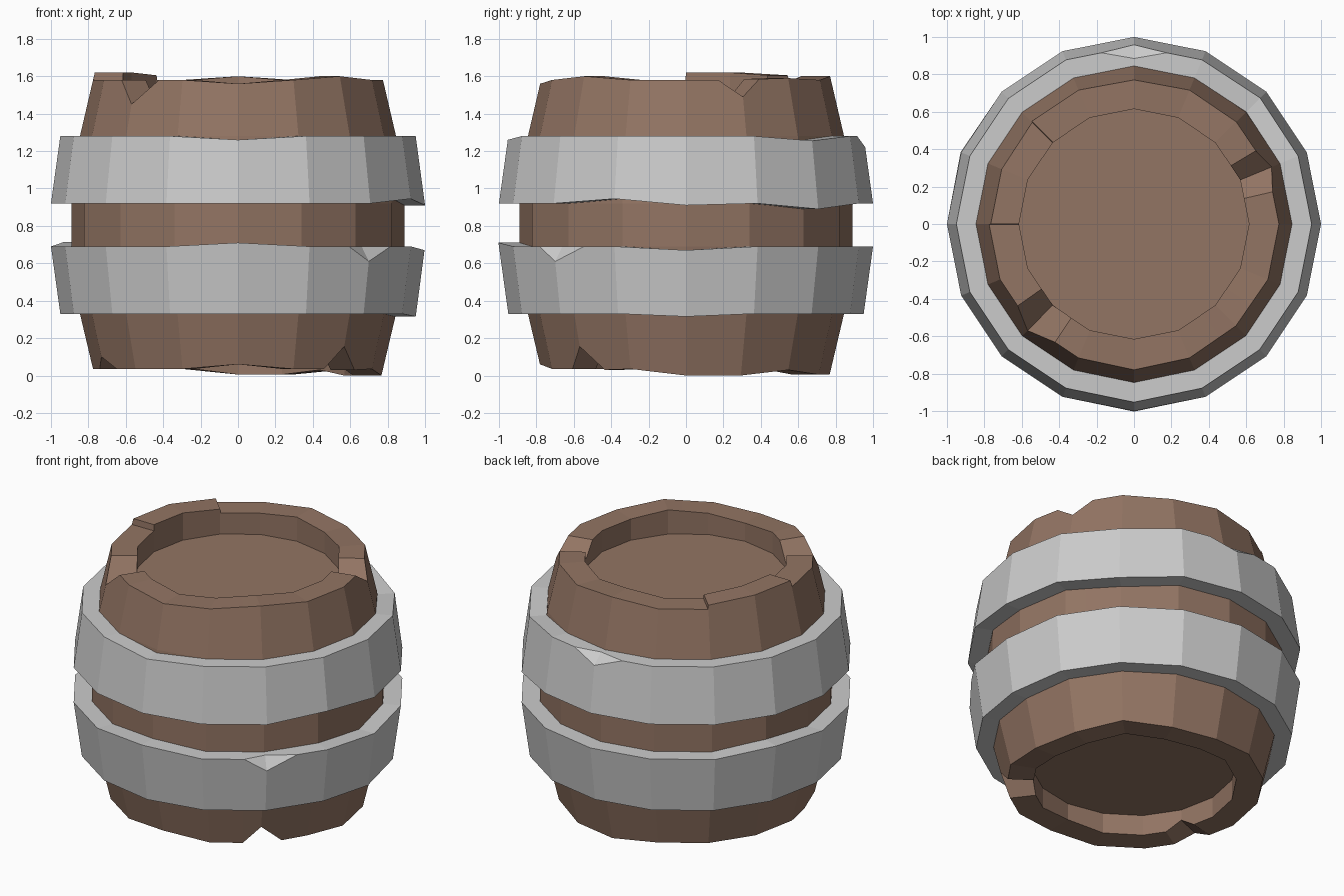
import bpy, bmesh, math

if "Cube" in bpy.data.objects:
    bpy.data.objects.remove(bpy.data.objects["Cube"])

N = 16  # sides; a station t is a position around the 16-gon (t = angle / 22.5 deg)


def corner(i):
    a = 2 * math.pi * i / N
    return math.cos(a), math.sin(a)


def place(t, r, z):
    """Point on the 16-gon of radius r at station t."""
    i, f = int(t), t - int(t)
    (ax, ay), (bx, by) = corner(i), corner(i + 1)
    return (r * (ax + (bx - ax) * f), r * (ay + (by - ay) * f), z)


def wavy(base, changes):
    """Height around the ring: base everywhere, except at the changed stations."""
    keys = {i: base for i in range(N)}
    keys.update(changes)
    keys[N] = keys[0]
    ks = sorted(keys)

    def height(t):
        for a, b in zip(ks, ks[1:]):
            if a <= t <= b:
                return keys[a] + (keys[b] - keys[a]) * (t - a) / (b - a)
    return height


def loft(name, stations, rings, caps=False, color=None):
    """Skin rings; each ring is a function t -> (radius, z)."""
    bm = bmesh.new()
    grid = [[bm.verts.new(place(t, *ring(t))) for t in stations] for ring in rings]
    n, m = len(stations), len(rings)
    for k in range(m - 1 if caps else m):
        a, b = grid[k], grid[(k + 1) % m]
        for j in range(n):
            bm.faces.new((a[j], a[(j + 1) % n], b[(j + 1) % n], b[j]))
    if caps:
        bm.faces.new(grid[0])
        bm.faces.new(grid[-1])
    bmesh.ops.remove_doubles(bm, verts=bm.verts, dist=0.0005)
    bmesh.ops.recalc_face_normals(bm, faces=bm.faces)
    me = bpy.data.meshes.new(name)
    bm.to_mesh(me)
    bm.free()
    ob = bpy.data.objects.new(name, me)
    bpy.context.collection.objects.link(ob)
    if color:
        mat = bpy.data.materials.new(name + "_material")
        mat.diffuse_color = color
        mat.use_nodes = True
        mat.node_tree.nodes["Principled BSDF"].inputs["Base Color"].default_value = mat.diffuse_color
        me.materials.append(mat)
    return ob


def flat(r, z):
    return lambda t: (r, z)


# Wooden body: V notches and a raised stave pair in the rims
top_marks = {0.58: 1.58, 1: 1.49, 1.38: 1.585, 2: 1.59, 4: 1.60,
             5.99: 1.58, 6: 1.605, 7: 1.62, 8: 1.62, 8.01: 1.58,
             9.56: 1.58, 10: 1.45, 10.5: 1.58, 12: 1.56, 14: 1.60}
low_marks = {0: 0.0, 1: 0.0, 2: 0.03, 3: 0.005, 4: 0.005,
             8.6: 0.035, 9: 0.10, 9.4: 0.035, 12: 0.06,
             13.65: 0.035, 14: 0.155, 14.45: 0.03}
top, low = wavy(1.58, top_marks), wavy(0.035, low_marks)
stations = sorted(set(range(N)) | set(top_marks) | set(low_marks))
SLOPE = 0.07 / 0.30
loft("barrel_body", stations, [
    flat(0.615, 1.44),
    lambda t: (0.615, top(t)),
    lambda t: (0.775 + (1.58 - top(t)) * SLOPE, top(t)),
    flat(0.845, 1.28), flat(0.89, 0.92), flat(0.89, 0.69), flat(0.845, 0.33),
    lambda t: (0.775 + (low(t) - 0.035) * SLOPE, low(t)),
    lambda t: (0.615, low(t)),
    flat(0.615, 0.17),
], caps=True, color=(0.29, 0.176, 0.125, 1))


def hoop(name, r_low, r_top, z_low, z_top, low_ch, top_ch, dent, left, right, drop):
    """Iron hoop with one chipped corner on its upper edge at station dent."""
    st = sorted(set(range(N)) | {dent - left, dent + right})
    lo, hi = wavy(z_low, low_ch), wavy(z_top, top_ch)
    taper = (r_top - r_low) / (z_top - z_low)

    def outer_top(t):
        z = hi(t) - (drop if t == dent else 0)
        return r_low + (z - z_low) * taper, z

    def chip(t):
        return (r_top - 0.065, hi(t)) if t == dent else outer_top(t)

    loft(name, st, [lambda t: (0.83, lo(t)), lambda t: (r_low, lo(t)),
                    outer_top, chip, lambda t: (0.83, hi(t))])


# Two iron hoops
hoop("upper_hoop", 1.0, 0.95, 0.92, 1.28, {0: 0.91, 2: 0.89, 15: 0.945},
     {2: 1.255, 12: 1.26}, 4, 0.48, 0.48, 0.06)
hoop("lower_hoop", 0.95, 1.0, 0.33, 0.69, {0: 0.315},
     {0: 0.67, 7: 0.715, 12: 0.71}, 14, 0.35, 0.5, 0.08)
